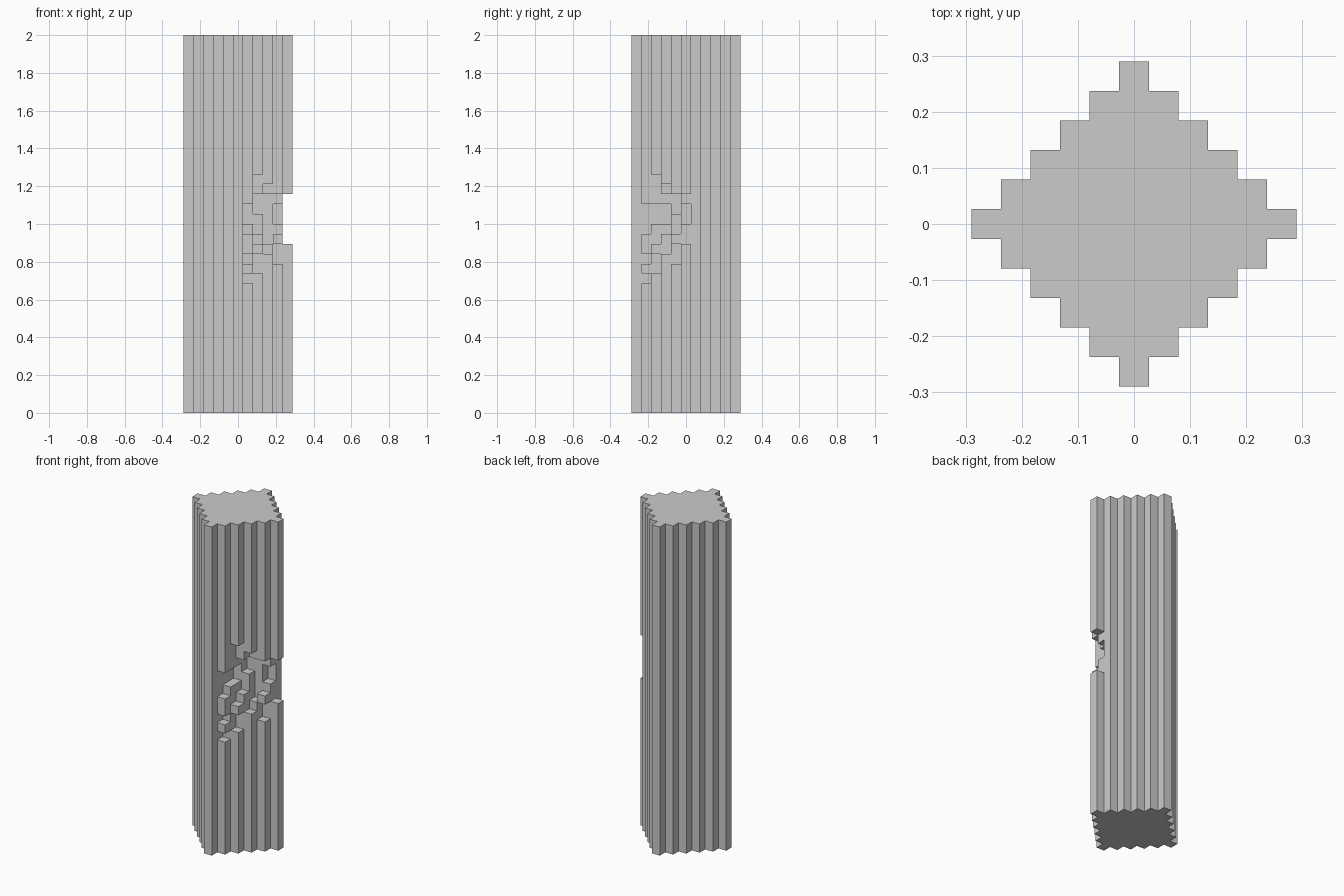
import bpy
import bmesh
from mathutils import Vector

cube = bpy.data.objects.get("Cube")
if cube:
    bpy.data.objects.remove(cube, do_unlink=True)

LAYERS = 38            # blocks from bottom to top
RADIUS = 5             # diamond cross-section: |i| + |j| <= RADIUS
S = 2.0 / LAYERS       # block size


def spans(*pairs):
    """Layers covered by the given (first, end) spans."""
    return {k for a, b in pairs for k in range(a, b)}


# Broken patch on one flank: layers missing from each column (i, j)
missing = {
    # outer ridge
    (1, -4): spans((13, 14), (15, 16), (18, 21)),
    (2, -3): spans((14, 16), (17, 24)),
    (3, -2): spans((16, 23)),
    (4, -1): spans((15, 17), (18, 22)),
    (5, 0): spans((17, 22)),
    # second ridge
    (1, -3): spans((19, 21)),
    (2, -2): spans((18, 22)),
    (3, -1): spans((17, 22)),
    (4, 0): spans((19, 21)),
    # deepest blocks
    (1, -2): spans((19, 21)),
    (2, -1): spans((20, 22)),
}


def solid(i, j, k):
    inside = abs(i) + abs(j) <= RADIUS and 0 <= k < LAYERS
    return inside and k not in missing.get((i, j), ())


def add_side(bm, centre, axis, sign):
    """One outward-facing square on the side of a block."""
    n = Vector((0, 0, 0))
    n[axis] = sign
    u = Vector((0, 0, 0))
    u[(axis + 1) % 3] = 1
    v = n.cross(u)
    corners = ((-1, -1), (1, -1), (1, 1), (-1, 1))
    bm.faces.new([bm.verts.new((centre + (n + u * a + v * b) / 2) * S)
                  for a, b in corners])


# Pillar skin: only the exposed sides of blocks
bm = bmesh.new()
R = range(-RADIUS, RADIUS + 1)
for i in R:
    for j in R:
        for k in range(LAYERS):
            if not solid(i, j, k):
                continue
            for axis in range(3):
                for sign in (-1, 1):
                    near = [i, j, k]
                    near[axis] += sign
                    if not solid(*near):
                        add_side(bm, Vector((i, j, k + 0.5)), axis, sign)

# Weld and merge coplanar squares into large flat faces
bmesh.ops.remove_doubles(bm, verts=bm.verts, dist=S / 100)
bmesh.ops.dissolve_limit(bm, angle_limit=0.01, verts=bm.verts, edges=bm.edges)

mesh = bpy.data.meshes.new("stepped_pillar")
bm.to_mesh(mesh)
bm.free()
pillar = bpy.data.objects.new("stepped_pillar", mesh)
bpy.context.collection.objects.link(pillar)

# Plain stone colour
stone = bpy.data.materials.new("light_grey_stone")
stone.use_nodes = True
colour = (0.6, 0.6, 0.6, 1)
stone.diffuse_color = colour
stone.node_tree.nodes["Principled BSDF"].inputs["Base Color"].default_value = colour
mesh.materials.append(stone)
